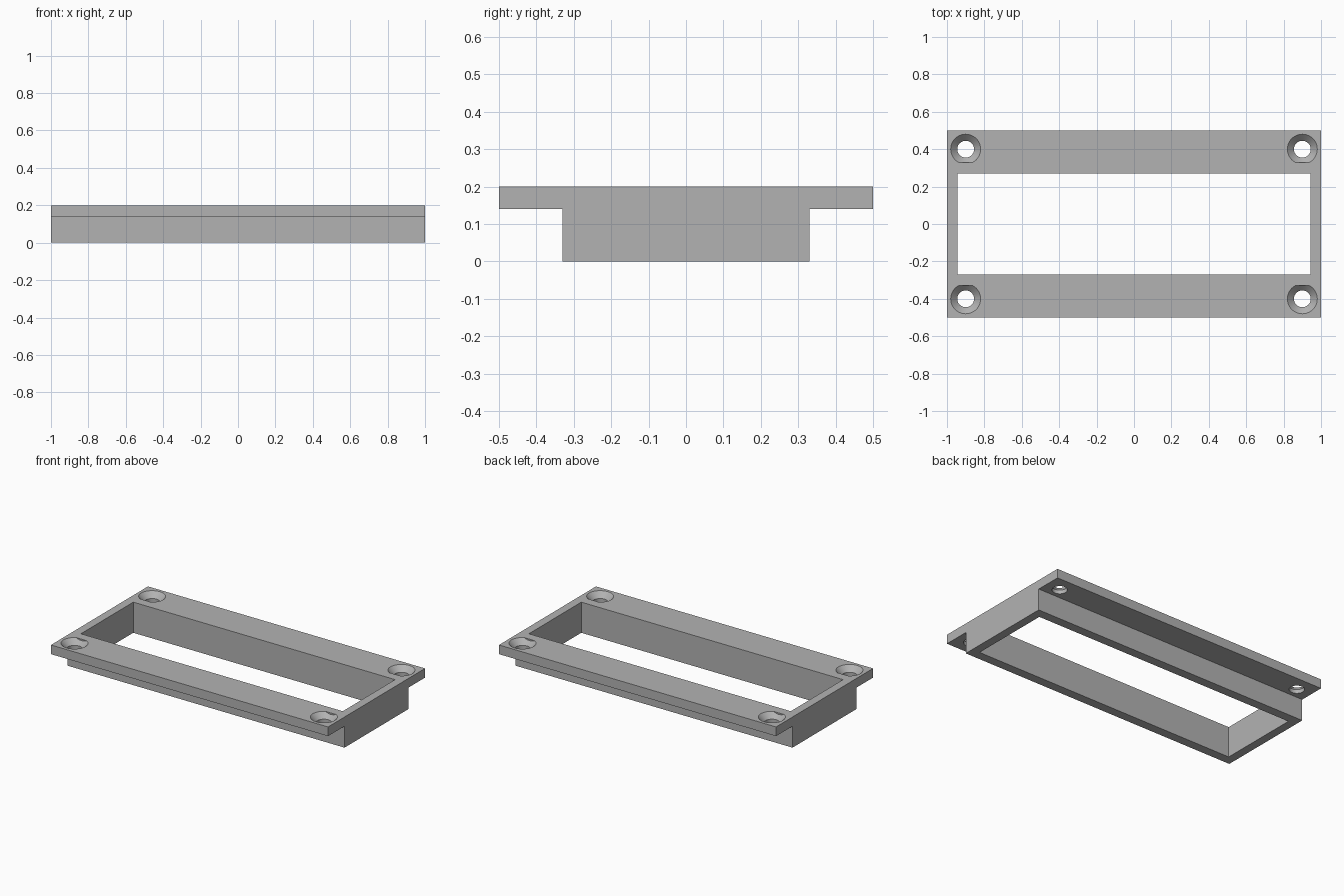
import bpy, bmesh
from mathutils import Matrix, Vector

cube = bpy.data.objects.get("Cube")
if cube:
    bpy.data.objects.remove(cube, do_unlink=True)

HEIGHT, FLANGE_Z = 0.2, 0.14
WALL_Y, EDGE_Y = 0.33, 0.5

grey = bpy.data.materials.new("mid grey")
grey.use_nodes = True
colour = (0.45, 0.45, 0.45, 1)
grey.diffuse_color = colour
grey.node_tree.nodes["Principled BSDF"].inputs["Base Color"].default_value = colour


def make_object(name, bm):
    bmesh.ops.recalc_face_normals(bm, faces=bm.faces)
    mesh = bpy.data.meshes.new(name)
    bm.to_mesh(mesh)
    bm.free()
    mesh.materials.append(grey)
    obj = bpy.data.objects.new(name, mesh)
    bpy.context.collection.objects.link(obj)
    return obj


def add_ring(bm, radius, z, x, y):
    return bmesh.ops.create_circle(bm, segments=48, radius=radius,
                                   matrix=Matrix.Translation((x, y, z)))["verts"]


def cut(target, cutter):
    mod = target.modifiers.new(cutter.name, "BOOLEAN")
    mod.operation = "DIFFERENCE"
    mod.solver = "EXACT"
    mod.object = cutter
    cutter.hide_render = True
    bpy.context.view_layer.objects.active = target
    bpy.ops.object.modifier_apply(modifier=mod.name)
    bpy.data.objects.remove(cutter, do_unlink=True)


# Frame: T-shaped section extruded along its length
half = [(WALL_Y, 0), (WALL_Y, FLANGE_Z), (EDGE_Y, FLANGE_Z), (EDGE_Y, HEIGHT)]
section = half + [(-y, z) for y, z in reversed(half)]
bm = bmesh.new()
face = bm.faces.new([bm.verts.new((-1, y, z)) for y, z in section])
extruded = bmesh.ops.extrude_face_region(bm, geom=[face])["geom"]
bmesh.ops.translate(bm, vec=(2, 0, 0),
                    verts=[v for v in extruded if isinstance(v, bmesh.types.BMVert)])
frame = make_object("flanged_frame", bm)

# Rectangular opening through the frame
bm = bmesh.new()
bmesh.ops.create_cube(bm, size=1, matrix=Matrix.Diagonal((1.89, 0.54, 1, 1)))
cut(frame, make_object("opening_cutter", bm))

# Countersunk screw holes, stopped flat where they meet the wall
hole_profile = [(0.045, 0.1), (0.045, 0.165), (0.08, HEIGHT), (0.08, 0.25)]
for x in (-0.9, 0.9):
    for side in (-1, 1):
        bm = bmesh.new()
        rings = [add_ring(bm, r, z, x, 0.4 * side) for r, z in hole_profile]
        for low, high in zip(rings, rings[1:]):
            for i in range(len(low)):
                bm.faces.new((low[i - 1], low[i], high[i], high[i - 1]))
        bm.faces.new(rings[0])
        bm.faces.new(rings[-1])
        cut_plane = bmesh.ops.bisect_plane(
            bm, geom=bm.verts[:] + bm.edges[:] + bm.faces[:],
            plane_co=Vector((0, WALL_Y * side, 0)), plane_no=Vector((0, side, 0)),
            clear_inner=True)
        bmesh.ops.holes_fill(bm, edges=[e for e in bm.edges if e.is_boundary], sides=0)
        cut(frame, make_object("screw_hole_cutter", bm))

# Smooth hole walls, crisp edges
bpy.ops.object.select_all(action="DESELECT")
frame.select_set(True)
bpy.context.view_layer.objects.active = frame
bpy.ops.object.shade_smooth_by_angle(angle=0.5)
